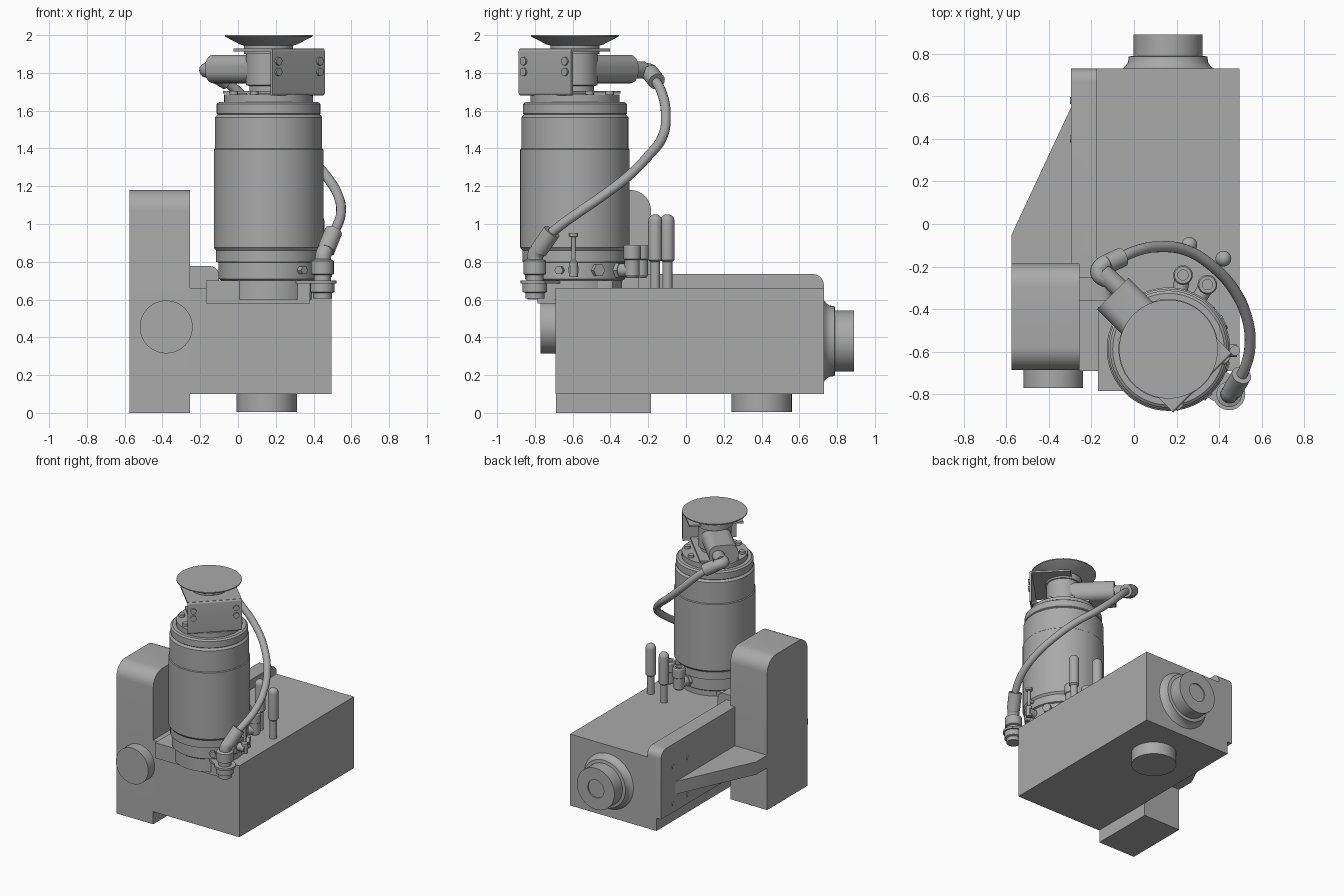
import bpy, bmesh, math
from mathutils import Vector, Matrix

if "Cube" in bpy.data.objects:
    bpy.data.objects.remove(bpy.data.objects["Cube"])

COLOURS = {"machine grey": (0.40, 0.40, 0.40, 1)}
mats = {}
for label, rgba in COLOURS.items():
    m = bpy.data.materials.new(label)
    m.use_nodes = True
    m.diffuse_color = rgba
    m.node_tree.nodes["Principled BSDF"].inputs["Base Color"].default_value = rgba
    mats[label] = m
grey = mats["machine grey"]
parts = []


def finish(name, bm, matrix=Matrix()):
    bmesh.ops.recalc_face_normals(bm, faces=bm.faces[:])
    mesh = bpy.data.meshes.new(name)
    bm.to_mesh(mesh)
    bm.free()
    mesh.materials.append(grey)
    ob = bpy.data.objects.new(name, mesh)
    ob.matrix_world = matrix
    bpy.context.collection.objects.link(ob)
    parts.append(ob)
    return ob


def box(name, lo, hi, matrix=Matrix(), bevel=0, rule=None):
    """Box between two corners; rule picks the edges to round."""
    lo, hi = Vector(lo), Vector(hi)
    bm = bmesh.new()
    bmesh.ops.create_cube(bm, size=1)
    for v in bm.verts:
        v.co = (lo + hi) / 2 + v.co * (hi - lo)
    if bevel:
        edges = [e for e in bm.edges if rule is None or
                 rule((e.verts[0].co + e.verts[1].co) / 2, (e.verts[1].co - e.verts[0].co).normalized())]
        bmesh.ops.bevel(bm, geom=edges, offset=bevel, segments=8, profile=0.5, affect='EDGES')
    return finish(name, bm, matrix)


def prism(name, points, z0, z1):
    bm = bmesh.new()
    face = bm.faces.new([bm.verts.new((x, y, z0)) for x, y in points])
    ext = bmesh.ops.extrude_face_region(bm, geom=[face])
    verts = [g for g in ext["geom"] if isinstance(g, bmesh.types.BMVert)]
    bmesh.ops.translate(bm, verts=verts, vec=(0, 0, z1 - z0))
    return finish(name, bm)


def lathe(name, profile, origin, direction=(0, 0, 1), sides=48):
    """Turned solid: (radius, distance) pairs along an axis."""
    bm = bmesh.new()
    rings = []
    for r, h in profile:
        rings.append([bm.verts.new((r * math.cos(2 * math.pi * i / sides),
                                    r * math.sin(2 * math.pi * i / sides), h)) for i in range(sides)])
    for a, b in zip(rings, rings[1:]):
        for i in range(sides):
            j = (i + 1) % sides
            bm.faces.new((a[i], a[j], b[j], b[i]))
    bm.faces.new(rings[0])
    bm.faces.new(rings[-1])
    turn = Vector(direction).to_track_quat('Z', 'Y').to_matrix().to_4x4()
    return finish(name, bm, Matrix.Translation(origin) @ turn)


def rod(name, start, end, r, sides=32):
    d = Vector(end) - Vector(start)
    return lathe(name, [(r, 0), (r, d.length)], start, d, sides)


def tube(name, points, r):
    cu = bpy.data.curves.new(name, 'CURVE')
    cu.dimensions = '3D'
    cu.bevel_depth, cu.bevel_resolution, cu.resolution_u = r, 5, 10
    cu.use_fill_caps = True
    sp = cu.splines.new('BEZIER')
    sp.bezier_points.add(len(points) - 1)
    for bp, p in zip(sp.bezier_points, points):
        bp.co = p
        bp.handle_left_type = bp.handle_right_type = 'AUTO'
    cu.materials.append(grey)
    ob = bpy.data.objects.new(name, cu)
    bpy.context.collection.objects.link(ob)


# Housing and column
box("housing", (-.255, -.69, .1), (.495, .73, .66))
box("column", (-.575, -.687, 0), (-.255, -.185, 1.18), bevel=.11,
    rule=lambda c, d: abs(d.x) > .9 and c.z > 1)
rod("front_port", (-.38, -.68, .455), (-.38, -.77, .455), .14, 48)
rod("foot", (.152, .4, .11), (.152, .4, .005), .16, 48)
lathe("rear_port", [(.215, 0), (.2, .012), (.188, .03), (.185, .057), (.162, .06),
                    (.162, .16), (.07, .16), (.07, .15)], (.16, .73, .38), (0, 1, 0))

# Side plate hooked over the housing, with gusset to the column
rear_top = lambda c, d: abs(d.x) > .9 and c.y > .5 and c.z > .7
box("side_plate", (-.295, -.19, .2), (-.25, .73, .735), bevel=.06, rule=rear_top)
box("plate_lip", (-.26, -.36, .65), (-.175, .73, .735), bevel=.06, rule=rear_top)
box("lip_block", (-.255, -.36, .65), (-.1, -.25, .777), bevel=.05,
    rule=lambda c, d: abs(d.y) > .9 and c.z > .7 and c.x > -.2)
prism("gusset", [(-.27, .55), (-.295, .55), (-.575, -.05), (-.575, -.19), (-.27, -.19)], .33, .43)
for y in (.4, .58):
    for z in (.27, .56):
        rod("plate_bolt", (-.29, y, z), (-.3, y, z), .016, 16)

# Pump body on its mount
PX, PY = .162, -.588
box("pump_mount", (-.17, -.785, .58), (.38, -.39, .7))
lathe("pump_body", [(.25, .6), (.25, .7), (.265, .71), (.265, .795), (.278, .8), (.278, .86),
                    (.29, .875), (.29, 1.395), (.284, 1.4), (.284, 1.565), (.27, 1.58),
                    (.275, 1.585), (.275, 1.635), (.262, 1.645), (.235, 1.645), (.235, 1.685),
                    (.1, 1.685), (.1, 1.73), (.12, 1.735), (.12, 1.9)], (PX, PY, 0), sides=72)
lathe("top_hat", [(.13, 1.9), (.13, 1.945), (.15, 1.95), (.226, 1.99), (.232, 1.993), (.232, 2)],
      (PX, PY, 0), sides=64)
for k in range(8):
    a = math.tau * (k + .5) / 8
    rod("lid_screw", (PX + .2 * math.cos(a), PY + .2 * math.sin(a), 1.68),
        (PX + .2 * math.cos(a), PY + .2 * math.sin(a), 1.705), .022, 16)

# Folded bracket: local x points outward to the front left corner
B = Matrix.Translation((PX, PY, 0)) @ Matrix.Rotation(-math.pi / 4, 4, 'Z')
W = .195
box("bracket_face", (.21, -W, 1.68), (.226, W, 1.928), B, .015,
    lambda c, d: abs(d.y) > .9 and c.x > .22)
box("bracket_top", (-.067, -W, 1.914), (.218, W, 1.928), B)
box("bracket_bottom", (-.2, -.14, 1.69), (.218, .14, 1.704), B)
for side in (-1, 1):
    for z in (1.805, 1.862):
        rod("bracket_screw", B @ Vector((.22, side * .155, z)), B @ Vector((.236, side * .155, z)), .022, 20)

# Outlet block and elbow behind the bracket
box("outlet_block", (-.37, -.105, 1.745), (0, .105, 1.895), B, .06, lambda c, d: abs(d.x) > .9)
rod("outlet_neck", (-.07, -.3, 1.815), (-.15, -.225, 1.815), .045)
tube("outlet_elbow", [(-.12, -.265, 1.815), (-.165, -.23, 1.815), (-.15, -.195, 1.81), (-.1, -.175, 1.785)], .04)
rod("upper_sleeve", (-.13, -.19, 1.8), (-.055, -.155, 1.755), .046)

# Hose
tube("hose", [(-.09, -.175, 1.78), (0, -.13, 1.7), (.12, -.107, 1.58), (.25, -.125, 1.46),
              (.37, -.2, 1.36), (.47, -.31, 1.25), (.53, -.44, 1.15), (.545, -.57, 1.06),
              (.52, -.68, .98), (.48, -.755, .91)], .026)
rod("lower_sleeve", (.505, -.71, .96), (.465, -.78, .86), .047)
tube("lower_elbow", [(.475, -.765, .88), (.453, -.795, .84), (.448, -.8, .79)], .043)
lathe("lower_coupling", [(.05, .605), (.05, .635), (.065, .64), (.065, .685), (.045, .69),
                         (.045, .73), (.06, .735), (.06, .805), (.04, .815)], (.447, -.8, 0), sides=24)
lathe("coupling_tab_end", [(.075, .684), (.075, .7)], (.447, -.8, 0))
prism("coupling_tab", [(.29, -.78), (.447, -.875), (.5, -.745), (.35, -.63)], .684, .7)

# Elbow fittings at the pump base
for x, y in ((.23, -.24), (.345, -.285)):
    d = Vector((x - PX, y - PY, 0)).normalized()
    c = Vector((x, y, .755))
    inner = Vector((PX, PY, .755)) + d * .25
    rod("elbow_stub", inner, c, .036)
    rod("elbow_nut", inner, inner + d * .035, .045, 6)
    lathe("elbow_riser", [(.03, .715), (.04, .73), (.04, .81), (.046, .815), (.046, .88),
                          (.04, .89), (.024, .89), (.024, .87)], (x, y, 0), sides=32)

# Round-topped pegs
for x, y in ((.42, -.163), (.26, -.098)):
    dome = [(.037 * math.cos(t * math.pi / 16), 1.015 + .037 * math.sin(t * math.pi / 16)) for t in range(8)]
    lathe("peg", [(.026, .65), (.026, .8), (.037, .81)] + dome, (x, y, 0), sides=32)

# Small valve and plugs around the base
rod("valve_body", (.4, -.595, .757), (.485, -.595, .757), .03)
lathe("valve_stem", [(.022, .72), (.022, .8), (.011, .81), (.011, .93), (.024, .935), (.024, .952)],
      (.475, -.595, 0), sides=20)
rod("valve_arm", (.475, -.595, .85), (.44, -.595, .85), .012, 12)
for angle, r in ((26, .034), (-17, .024), (-50, .024)):
    a = math.radians(angle)
    d = Vector((math.cos(a), math.sin(a), 0))
    base = Vector((PX, PY, .755))
    rod("base_plug", base + d * .25, base + d * .295, r, 6)

# Smooth shading with sharp edges kept
bpy.ops.object.select_all(action='DESELECT')
for ob in parts:
    ob.select_set(True)
bpy.context.view_layer.objects.active = parts[0]
bpy.ops.object.shade_smooth_by_angle(angle=math.radians(30))
